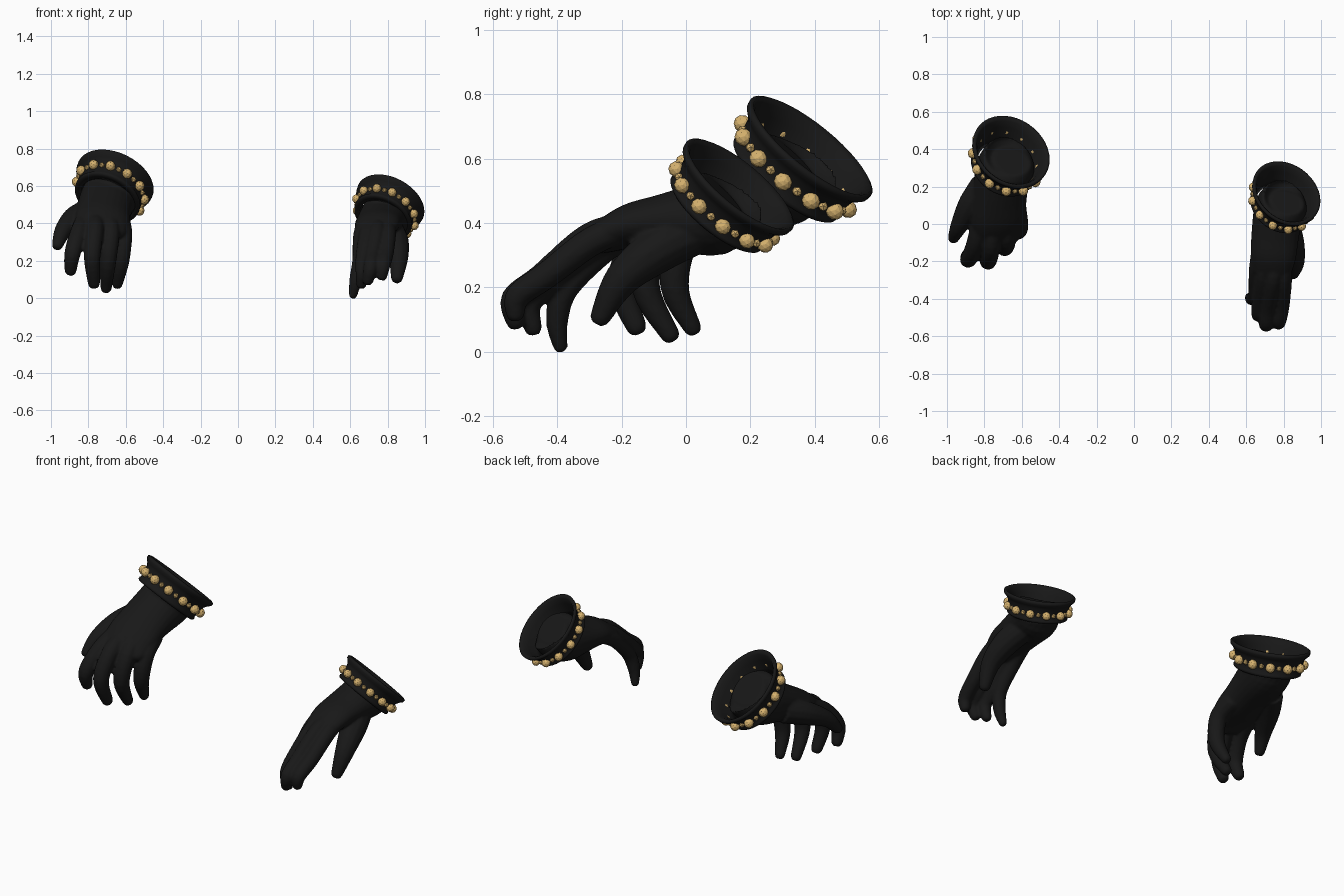
import bpy, bmesh, math
from mathutils import Vector, Matrix

if "Cube" in bpy.data.objects:
    bpy.data.objects.remove(bpy.data.objects["Cube"])


def material(name, rgb):
    m = bpy.data.materials.new(name)
    m.diffuse_color = (*rgb, 1)
    m.use_nodes = True
    m.node_tree.nodes["Principled BSDF"].inputs["Base Color"].default_value = m.diffuse_color
    return m


BLACK = material("black leather", (0.009, 0.009, 0.009))
GOLD = material("gold", (0.68, 0.45, 0.16))


def finish(bm, name, mat, smooth=True, matrix=None):
    bmesh.ops.recalc_face_normals(bm, faces=bm.faces)
    me = bpy.data.meshes.new(name)
    bm.to_mesh(me)
    bm.free()
    me.materials.append(mat)
    for p in me.polygons:
        p.use_smooth = smooth
    ob = bpy.data.objects.new(name, me)
    bpy.context.collection.objects.link(ob)
    if matrix:
        ob.matrix_world = matrix
    return ob


def spline(keys, steps=5):
    """Catmull-Rom through keys of (x, y, z, half width, half thickness)."""
    k = [keys[0]] + list(keys) + [keys[-1]]
    out = []
    for i in range(1, len(k) - 2):
        for s in range(steps):
            t = s / steps
            out.append([0.5 * (2 * b + (c - a) * t + (2 * a - 5 * b + 4 * c - d) * t * t
                               + (3 * b - a - 3 * c + d) * t ** 3)
                        for a, b, c, d in zip(k[i - 1], k[i], k[i + 1], k[i + 2])])
    return out + [list(keys[-1])]


def loft(bm, keys, side, sides=16):
    """Closed tube of elliptical sections with rounded tip."""
    pts = spline(keys)
    last, prev = Vector(pts[-1][:3]), Vector(pts[-2][:3])
    d = (last - prev).normalized()
    w, h = pts[-1][3:]
    for along, f in ((0.45, 0.87), (0.8, 0.55)):
        pts.append([*(last + d * along * h), w * f, h * f])
    rings = []
    for i, p in enumerate(pts):
        c = Vector(p[:3])
        t = (Vector(pts[min(i + 1, len(pts) - 1)][:3]) - Vector(pts[max(i - 1, 0)][:3])).normalized()
        a = (side - t * side.dot(t)).normalized()
        b = t.cross(a)
        rings.append([bm.verts.new(c + a * p[3] * math.cos(q) + b * p[4] * math.sin(q))
                      for q in (2 * math.pi * j / sides for j in range(sides))])
    for r, s in zip(rings, rings[1:]):
        for j in range(sides):
            n = (j + 1) % sides
            bm.faces.new((r[j], r[n], s[n], s[j]))
    bm.faces.new(rings[0])
    bm.faces.new(rings[-1])


def cuff(name, frame, scale):
    """Flared open collar turned around the wrist axis."""
    profile = [(.200, -.012), (.215, .002), (.226, -.004), (.224, -.020), (.208, -.036),
               (.197, -.052), (.190, -.085), (.186, -.122), (.191, -.128), (.190, -.139),
               (.182, -.145), (.150, -.145), (.168, -.100), (.184, -.045)]
    sides = 40
    bm = bmesh.new()
    rings = [[bm.verts.new((r * scale * math.cos(q), r * scale * math.sin(q), z * scale))
              for q in (2 * math.pi * j / sides for j in range(sides))] for r, z in profile]
    for i, r in enumerate(rings):
        s = rings[(i + 1) % len(rings)]
        for j in range(sides):
            n = (j + 1) % sides
            bm.faces.new((r[j], r[n], s[n], s[j]))
    finish(bm, name, BLACK, True, frame)


def beads(name, frame, scale, depth, phase, count=12):
    """Large gold beads with small ones between."""
    bm = bmesh.new()
    for i in range(count * 2):
        q = math.pi * i / count + phase
        big = i % 2 == 0
        r = (0.0275 if big else 0.016) * scale
        pos = Vector((math.cos(q), math.sin(q), 0)) * (0.198 if big else 0.193) * scale
        pos.z = -depth * scale
        bmesh.ops.create_icosphere(bm, subdivisions=2 if big else 1, radius=r,
                                   matrix=Matrix.Translation(pos))
    finish(bm, name, GOLD, False, frame)


def glove(label, rim, axis, scale, bead_depth, bead_phase, palm, fingers, side):
    # collar frame, slightly oval: narrower across, longer front to back
    n = Vector(axis).normalized()
    u = (Vector((1, 0, 0)) - n * n.x).normalized()
    v = n.cross(u)
    rim = Vector(rim)
    frame = Matrix((u * 0.96, v * 1.06, n)).transposed().to_4x4()
    frame.translation = rim
    cuff(label + "_cuff", frame, scale)
    beads(label + "_cuff_beads", frame, scale, bead_depth, math.radians(bead_phase))
    # hand: sleeve, palm and fingers fused into one skin
    bm = bmesh.new()
    sleeve = [(*(rim - n * d * scale + u * a - v * b), w * scale, h * scale)
              for d, a, b, w, h in ((.066, .018, .012, .09, .09), (.083, .018, .012, .148, .15),
                                    (.155, .008, .004, .150, .140))]
    loft(bm, sleeve + palm, Vector(side), 24)
    for path in fingers:
        loft(bm, [(*p[:3], p[3] * 1.1, p[3] * 1.1) for p in path], Vector(side), 12)
    hand = finish(bm, label + "_hand", BLACK)
    mod = hand.modifiers.new("fuse", 'REMESH')
    mod.mode = 'VOXEL'
    mod.voxel_size = 0.008
    mod.use_smooth_shade = True
    mod = hand.modifiers.new("soften", 'SMOOTH')
    mod.factor = 0.5
    mod.iterations = 3


# glove with thumb towards -x
glove("left_glove", (-.655, .39, .638), (.32, .595, .735), 1.0, .085, 0,
      [(-.718, .14, .465, .146, .105), (-.724, .02, .415, .148, .082),
       (-.725, -.07, .365, .130, .052)],
      [  # index, middle, ring, little finger, thumb
          [(-.82, .02, .42, .045), (-.85, -.11, .35, .044), (-.885, -.19, .24, .040),
           (-.895, -.17, .15, .030)],
          [(-.76, .0, .42, .045), (-.765, -.13, .36, .044), (-.78, -.20, .22, .041),
           (-.77, -.155, .08, .030)],
          [(-.69, .02, .42, .045), (-.68, -.09, .35, .044), (-.695, -.125, .20, .041),
           (-.705, -.05, .055, .028)],
          [(-.63, .09, .41, .050), (-.615, -.01, .34, .046), (-.625, -.035, .20, .041),
           (-.645, .02, .075, .026)],
          [(-.80, .21, .46, .068), (-.875, .10, .42, .062), (-.935, -.01, .36, .043),
           (-.965, -.075, .285, .028)]],
      (1, .2, -.1))

# glove with thumb towards +x
glove("right_glove", (.817, .168, .519), (.35, .60, .72), 0.89, .092, 13,
      [(.755, -.06, .405, .128, .088), (.745, -.17, .39, .122, .070),
       (.735, -.26, .355, .105, .050)],
      [  # index, middle, ring, little finger, thumb
          [(.80, -.17, .39, .040), (.80, -.29, .345, .042), (.79, -.43, .24, .039),
           (.775, -.52, .175, .036), (.77, -.53, .12, .027)],
          [(.755, -.18, .39, .040), (.745, -.30, .355, .042), (.72, -.45, .23, .039),
           (.71, -.535, .165, .036), (.695, -.53, .095, .027)],
          [(.70, -.18, .38, .040), (.69, -.28, .34, .041), (.67, -.42, .22, .038),
           (.665, -.485, .15, .034), (.66, -.475, .075, .026)],
          [(.67, -.15, .38, .040), (.655, -.25, .32, .038), (.65, -.37, .20, .036),
           (.63, -.40, .10, .032), (.615, -.39, .018, .021)],
          [(.80, .03, .375, .066), (.838, -.09, .315, .066), (.858, -.20, .225, .050),
           (.85, -.265, .11, .030)]],
      (1, -.1, .1))
